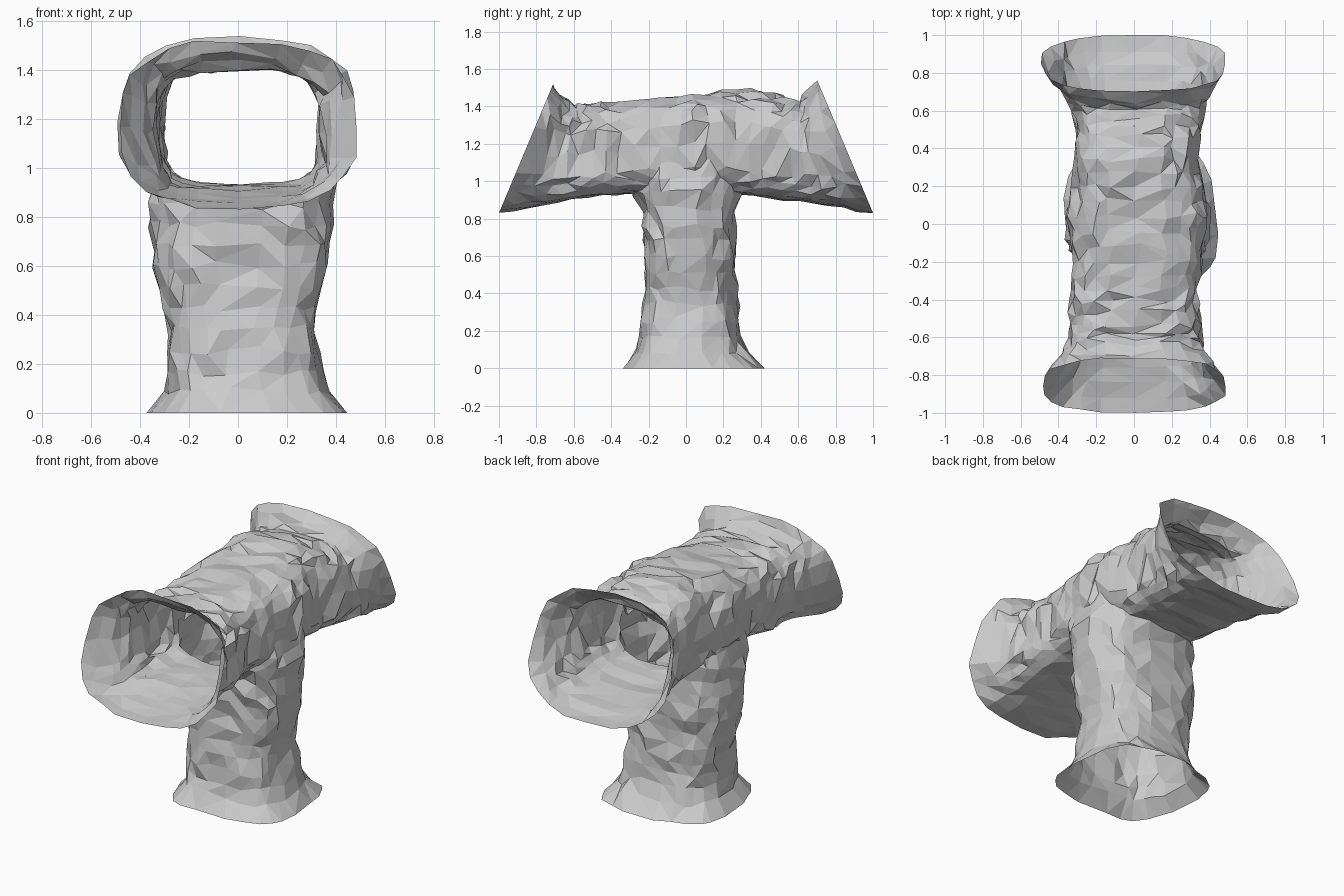
import bpy, bmesh, math, random
from mathutils import Vector, noise

random.seed(4)
SEGS = 24
SLANT = 0.42

if "Cube" in bpy.data.objects:
    bpy.data.objects.remove(bpy.data.objects["Cube"], do_unlink=True)

rock = bpy.data.materials.new("grey rock")
rock.use_nodes = True
rock.diffuse_color = (0.6, 0.6, 0.6, 1)
rock.node_tree.nodes["Principled BSDF"].inputs["Base Color"].default_value = (0.6, 0.6, 0.6, 1)


def blend(stations, t):
    """Linear interpolation between stations (t, values...)."""
    for a, b in zip(stations, stations[1:]):
        if t <= b[0]:
            f = (t - a[0]) / (b[0] - a[0])
            return [p + (q - p) * f for p, q in zip(a[1:], b[1:])]
    return stations[-1][1:]


def rounded(angle, upper, lower):
    """Point on a unit superellipse with its own squareness above and below."""
    c, s = math.cos(angle), math.sin(angle)
    power = upper if s > 0 else lower
    return (math.copysign(abs(c) ** (2 / power), c),
            math.copysign(abs(s) ** (2 / power), s))


def roughen(p, amount):
    """Rocky bumps: broad noise plus a small random jitter."""
    broad = noise.noise_vector(p * 4.5) * 0.024
    jitter = Vector([random.uniform(-1, 1) for _ in range(3)]) * 0.019
    return p + (broad + jitter) * amount


def loft(name, rings):
    """Closed triangulated tube through a list of point rings."""
    bm = bmesh.new()
    rows = [[bm.verts.new(p) for p in ring] for ring in rings]
    for low, high in zip(rows, rows[1:]):
        for i in range(SEGS):
            j = (i + 1) % SEGS
            bm.faces.new((low[i], low[j], high[j], high[i]))
    bmesh.ops.triangulate(bm, faces=bm.faces[:])
    bm.faces.new(rows[0][::-1])
    bm.faces.new(rows[-1])
    bmesh.ops.recalc_face_normals(bm, faces=bm.faces[:])
    mesh = bpy.data.meshes.new(name)
    bm.to_mesh(mesh)
    bm.free()
    mesh.materials.append(rock)
    obj = bpy.data.objects.new(name, mesh)
    bpy.context.collection.objects.link(obj)
    return obj


# Horizontal passage: y at floor, floor z, roof z, half width, centre x, slant,
# squareness of the roof and of the floor
passage = [
    (-1.0, 0.83, 1.52, 0.49, 0.0, SLANT, 2.6, 2.6),
    (-0.8, 0.87, 1.41, 0.375, 0.0, 0.34, 3.0, 3.3),
    (-0.62, 0.90, 1.41, 0.345, 0.01, 0.15, 3.1, 3.9),
    (-0.3, 0.935, 1.43, 0.335, 0.01, 0.0, 3.1, 4.0),
    (0.0, 0.95, 1.45, 0.365, 0.025, 0.0, 3.0, 3.6),
    (0.32, 0.925, 1.49, 0.32, 0.01, 0.0, 3.1, 4.0),
    (0.62, 0.89, 1.44, 0.335, 0.02, 0.15, 3.1, 3.9),
    (0.8, 0.87, 1.42, 0.37, 0.01, 0.34, 3.0, 3.3),
    (1.0, 0.83, 1.54, 0.49, 0.0, SLANT, 2.6, 2.6),
]
rings = []
steps = 25
for k in range(steps + 1):
    y = -1 + 2 * k / steps
    floor, roof, half, cx, slant, upper, lower = blend(passage, y)
    mouth = k in (0, steps)
    side = math.copysign(1, y)
    ring = []
    for i in range(SEGS):
        u, v = rounded(2 * math.pi * i / SEGS, upper, lower)
        z = (floor + roof) / 2 + v * (roof - floor) / 2
        p = Vector((cx + u * half, y - side * slant * (z - floor), z))
        if mouth:
            # keep the rim exactly in its slanted plane
            p.x += random.uniform(-0.012, 0.012)
            p.z = max(0.83, p.z + random.uniform(-0.01, 0.01))
            p.y = side * (1 - SLANT * (p.z - 0.83))
        else:
            p = roughen(p, 0.45 if v < -0.8 else 1)
        ring.append(p)
    rings.append(ring)
tunnel = loft("rock_tunnel", rings)

# Vertical shaft: z, half x, centre x, half y, centre y
shaft_stations = [
    (0.0, 0.40, 0.04, 0.375, 0.035),
    (0.1, 0.315, 0.035, 0.285, 0.03),
    (0.35, 0.295, 0.015, 0.245, 0.02),
    (0.6, 0.345, 0.01, 0.24, 0.025),
    (0.85, 0.37, 0.015, 0.24, 0.01),
    (0.95, 0.375, 0.02, 0.28, 0.0),
    (1.12, 0.35, 0.025, 0.26, 0.0),
    (1.28, 0.24, 0.02, 0.16, 0.0),
]
rings = []
steps = 15
for k in range(steps + 1):
    z = 1.28 * k / steps
    hx, cx, hy, cy = blend(shaft_stations, z)
    ring = []
    for i in range(SEGS):
        u, v = rounded(2 * math.pi * (i + 0.5) / SEGS, 3.0, 3.0)
        p = Vector((cx + u * hx, cy + v * hy, z))
        p = roughen(p, 0.9)
        if k == 0:
            p.z = 0
        ring.append(p)
    rings.append(ring)
shaft = loft("shaft_helper", rings)
shaft.hide_render = True

# Join the two passages into one hollow junction
mod = tunnel.modifiers.new("join", "BOOLEAN")
mod.operation = "UNION"
mod.solver = "EXACT"
mod.object = shaft
bpy.context.view_layer.update()
evaluated = tunnel.evaluated_get(bpy.context.evaluated_depsgraph_get())
joined = bpy.data.meshes.new_from_object(evaluated)
tunnel.modifiers.clear()
tunnel.data = joined
bpy.data.objects.remove(shaft, do_unlink=True)


# Open the three mouths by deleting the faces lying in their planes
def at_opening(v):
    rim = abs(abs(v.co.y) - (1 - SLANT * (v.co.z - 0.83))) < 0.001
    return v.co.z < 0.001 or rim


bm = bmesh.new()
bm.from_mesh(joined)
caps = [f for f in bm.faces if all(at_opening(v) for v in f.verts)]
bmesh.ops.delete(bm, geom=caps, context="FACES")
bmesh.ops.remove_doubles(bm, verts=bm.verts[:], dist=0.018)
bmesh.ops.triangulate(bm, faces=bm.faces[:])
for f in bm.faces:
    f.smooth = False
    f.material_index = 0
bm.to_mesh(joined)
bm.free()
